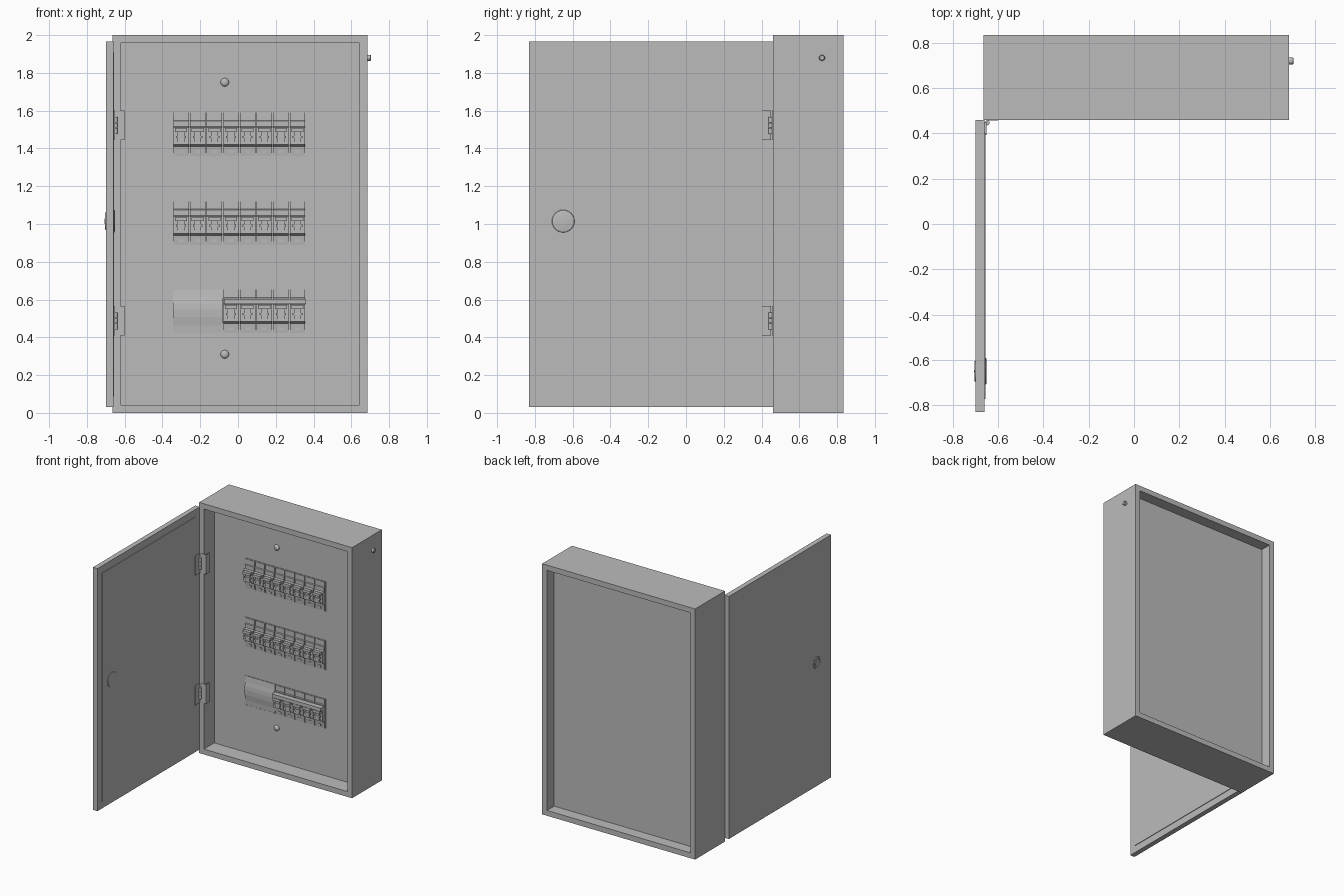
import bpy, bmesh, math
from mathutils import Matrix, Vector

cube = bpy.data.objects.get("Cube")
if cube:
    bpy.data.objects.remove(cube, do_unlink=True)

steel = bpy.data.materials.new("grey_steel")
steel.use_nodes = True
GREY = (0.5, 0.5, 0.5, 1)
steel.diffuse_color = GREY
steel.node_tree.nodes["Principled BSDF"].inputs["Base Color"].default_value = GREY


def add_box(bm, lo, hi):
    lo, hi = Vector(lo), Vector(hi)
    mat = Matrix.Translation((lo + hi) / 2) @ Matrix.Diagonal((*(hi - lo), 1))
    return bmesh.ops.create_cube(bm, size=1, matrix=mat)


def add_profile(bm, pts, x0, x1):
    """Extrude a closed (y, z) outline along x."""
    face = bm.faces.new([bm.verts.new((x0, y, z)) for y, z in pts])
    res = bmesh.ops.extrude_face_region(bm, geom=[face])
    verts = [v for v in res["geom"] if isinstance(v, bmesh.types.BMVert)]
    bmesh.ops.translate(bm, verts=verts, vec=(x1 - x0, 0, 0))


def finish(name, bm):
    bmesh.ops.recalc_face_normals(bm, faces=bm.faces)
    mesh = bpy.data.meshes.new(name)
    bm.to_mesh(mesh)
    bm.free()
    mesh.materials.append(steel)
    return place(name, mesh)


def place(name, mesh, loc=(0, 0, 0)):
    ob = bpy.data.objects.new(name, mesh)
    ob.location = loc
    bpy.context.collection.objects.link(ob)
    return ob


def face_towards(bm, direction):
    bm.normal_update()
    return max(bm.faces, key=lambda f: f.normal.dot(Vector(direction)))


def turned(name, loc, axis, outline):
    """Spin (radius, height) pairs around an axis through loc."""
    bm = bmesh.new()
    verts = [bm.verts.new((r, 0, h)) for r, h in outline]
    edges = [bm.edges.new(p) for p in zip(verts, verts[1:])]
    bmesh.ops.spin(bm, geom=verts + edges, cent=(0, 0, 0), axis=(0, 0, 1),
                   angle=math.tau, steps=24)
    bmesh.ops.remove_doubles(bm, verts=bm.verts, dist=1e-5)
    rot = Vector((0, 0, 1)).rotation_difference(Vector(axis)).to_matrix().to_4x4()
    bm.transform(Matrix.Translation(loc) @ rot)
    ob = finish(name, bm)
    bpy.ops.object.select_all(action="DESELECT")
    ob.select_set(True)
    bpy.context.view_layer.objects.active = ob
    bpy.ops.object.shade_smooth_by_angle(angle=math.radians(35))
    return ob


def dome(r, h):
    return [(r, 0), (r, h * .4), (r * .8, h * .75), (r * .45, h * .95), (0, h)]


# Cabinet with a recess in front and behind
bm = bmesh.new()
add_box(bm, (-.665, .46, 0), (.685, .835, 2))
for side, depth in ((-1, .13), (1, .09)):
    f = face_towards(bm, (0, side, 0))
    bmesh.ops.inset_individual(bm, faces=[f], thickness=.06)
    bmesh.ops.inset_individual(bm, faces=[f], thickness=0, depth=-depth)
finish("cabinet", bm)

# Open door with a raised seal panel inside
bm = bmesh.new()
add_box(bm, (-.70, -.83, .03), (-.66, .46, 1.965))
f = face_towards(bm, (1, 0, 0))
bmesh.ops.inset_individual(bm, faces=[f], thickness=.08)
bmesh.ops.inset_individual(bm, faces=[f], thickness=.001, depth=.004)
finish("door", bm)

# Lock: disc inside, ringed barrel outside
turned("lock_inside", (-.656, -.65, 1.015), (1, 0, 0),
       [(.06, 0), (.058, .003), (.05, .005), (0, .005)])
turned("lock_outside", (-.70, -.65, 1.015), (-1, 0, 0),
       [(.046, 0), (.044, .005), (.034, .005), (.032, .001), (.024, .001),
        (.022, .005), (0, .005)])
bm = bmesh.new()
add_box(bm, (-.706, -.655, 1), (-.70, -.645, 1.03))
finish("lock_key_slot", bm)

# Panel screws and side bolt
PANEL = .59
for z in (1.75, .31):
    turned("panel_screw", (-.07, PANEL, z), (0, -1, 0), dome(.022, .018))
turned("side_bolt", (.685, .72, 1.88), (1, 0, 0),
       [(.016, 0), (.016, .016), (.012, .02), (0, .02)])

# Hinges: frame leaf, door leaf and split barrel
for z in (.487, 1.522):
    bm = bmesh.new()
    add_box(bm, (-.648, .456, z - .078), (-.603, .46, z + .078))
    add_box(bm, (-.605, .456, z - .078), (-.601, .50, z + .078))
    add_box(bm, (-.66, .393, z - .078), (-.652, .45, z + .078))
    finish("hinge_leaves", bm)
    for dz, length in ((-.045, .03), (-.012, .024), (.015, .03)):
        turned("hinge_barrel", (-.648, .447, z + dz), (0, 0, 1),
               [(0, 0), (.011, 0), (.011, length), (0, length)])

# Breaker module, shared by all places in the rows
PITCH = .088
body = [(.02, -.115), (-.006, -.115), (-.012, -.065), (-.03, -.055),
        (-.03, .036), (-.014, .04), (-.014, .07), (-.008, .074),
        (-.008, .115), (.02, .115)]
bm = bmesh.new()
add_profile(bm, body, -.041, .041)
for half, z0, z1, out in ((.032, .012, .033, .055), (.018, -.04, .012, .042),
                          (.026, -.02, -.008, .046), (.026, -.052, -.04, .036),
                          (.012, -.1, -.085, .014)):
    add_box(bm, (-half, -out, z0), (half, 0, z1))
first = finish("breaker", bm)
module = first.data
bpy.data.objects.remove(first)

LEFT = -.345
rows = ((1.475, 0), (1.005, 0), (.538, 3))
for z, start in rows:
    for i in range(start, 8):
        place("breaker", module, (LEFT + PITCH * (i + .5), PANEL, z))
    # Thin surround of the row
    bm = bmesh.new()
    right = LEFT + 8 * PITCH
    for a, b in (((LEFT - .004, -.118), (right + .004, -.114)),
                 ((LEFT - .004, .114), (right + .004, .118)),
                 ((LEFT - .004, -.118), (LEFT, .118)),
                 ((right, -.118), (right + .004, .118))):
        add_box(bm, (a[0], PANEL - .004, z + a[1]), (b[0], PANEL, z + b[1]))
    finish("row_surround", bm)

# Blank cover and the bar tying the lower levers
z = rows[2][0]
bm = bmesh.new()
blank = [(.01, -.114), (-.003, -.114), (-.006, -.075), (-.013, -.03), (-.015, .01),
         (-.013, .04), (-.007, .075), (-.003, .114), (.01, .114)]
add_profile(bm, [(PANEL + y, z + h) for y, h in blank], LEFT, LEFT + 3 * PITCH - .002)
finish("blank_cover", bm)
bm = bmesh.new()
add_box(bm, (LEFT + 3 * PITCH + .008, PANEL - .06, z + .038),
        (LEFT + 8 * PITCH, PANEL - .02, z + .066))
finish("lever_tie_bar", bm)
